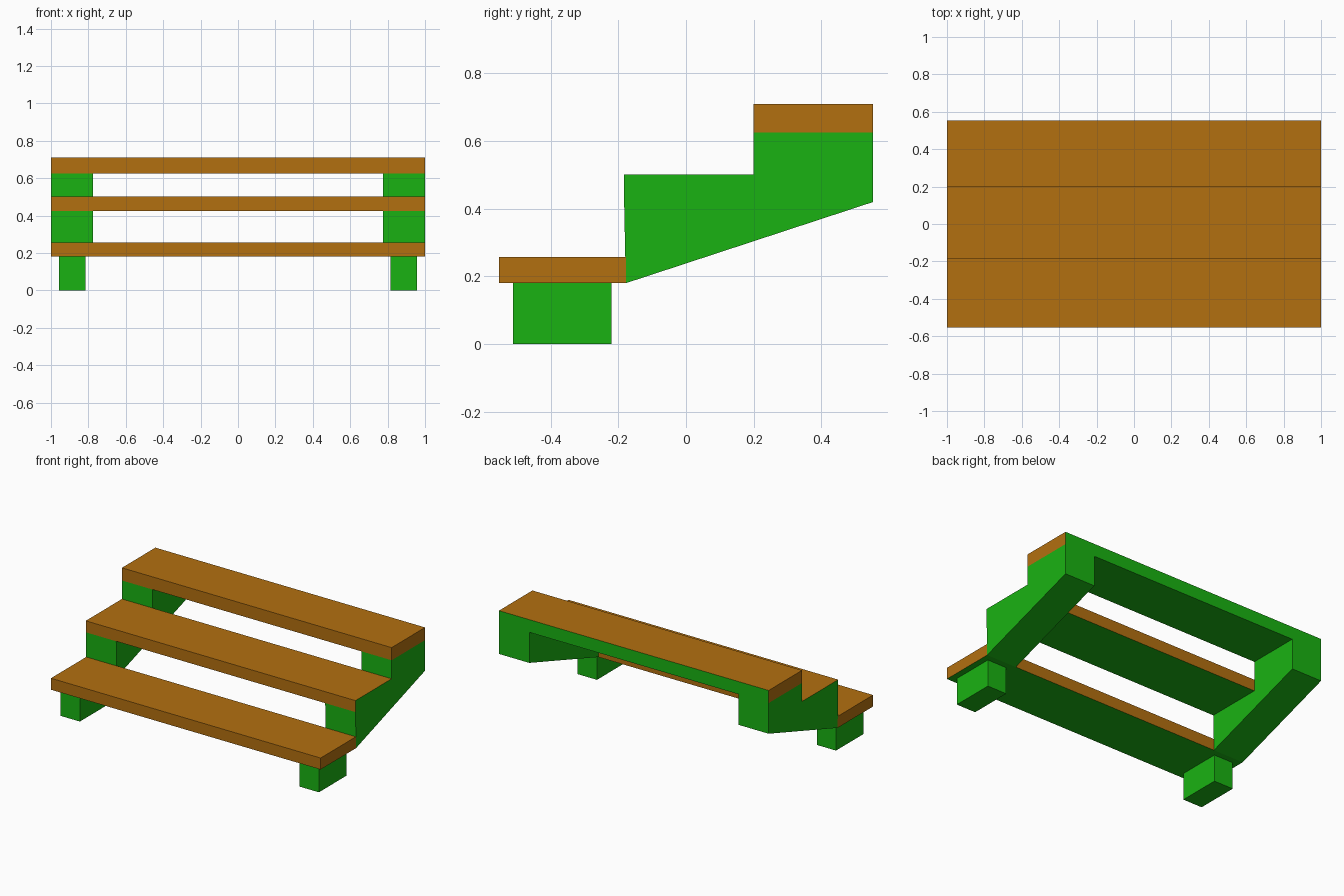
import bpy, bmesh

if "Cube" in bpy.data.objects:
    bpy.data.objects.remove(bpy.data.objects["Cube"])


def material(name, color):
    m = bpy.data.materials.new(name)
    m.diffuse_color = color
    m.use_nodes = True
    m.node_tree.nodes["Principled BSDF"].inputs["Base Color"].default_value = m.diffuse_color
    return m


WOOD = material("wood", (0.45, 0.16, 0.005, 1))
GREEN = material("green_paint", (0.01, 0.45, 0.006, 1))


def prism(name, profile, x0, x1, is_green):
    """Extrude a (y, z) profile along x; is_green(normal) picks painted faces."""
    bm = bmesh.new()
    face = bm.faces.new([bm.verts.new((x0, y, z)) for y, z in profile])
    ext = bmesh.ops.extrude_face_region(bm, geom=[face])["geom"]
    verts = [v for v in ext if isinstance(v, bmesh.types.BMVert)]
    bmesh.ops.translate(bm, verts=verts, vec=(x1 - x0, 0, 0))
    bmesh.ops.recalc_face_normals(bm, faces=bm.faces)
    bm.normal_update()
    for f in bm.faces:
        f.material_index = 1 if is_green(f.normal) else 0
    me = bpy.data.meshes.new(name)
    bm.to_mesh(me)
    bm.free()
    me.materials.append(WOOD)
    me.materials.append(GREEN)
    ob = bpy.data.objects.new(name, me)
    bpy.context.collection.objects.link(ob)
    return ob


def rect(y0, y1, z0, z1):
    return [(y0, z0), (y1, z0), (y1, z1), (y0, z1)]


# Treads: wooden boards with painted undersides
prism("lower_tread", rect(-0.553, -0.178, 0.18, 0.257), -1, 1,
      lambda n: n.z < -0.5)
prism("middle_tread", rect(-0.184, 0.199, 0.424, 0.501), -1, 1,
      lambda n: n.z < -0.5 or abs(n.x) > 0.5)
prism("upper_tread", rect(0.199, 0.553, 0.625, 0.71), -1, 1,
      lambda n: n.z < -0.5 or n.y > 0.5)

# Stepped side supports with sloping undersides, and front feet
support = [(-0.178, 0.18), (0.553, 0.42), (0.553, 0.625), (0.199, 0.625),
           (0.199, 0.424), (-0.183, 0.424)]
for side, s in (("left", -1), ("right", 1)):
    prism(side + "_support", support, s * 0.775, s * 1.0, lambda n: True)
    prism(side + "_foot", rect(-0.511, -0.221, 0, 0.18),
          s * 0.815, s * 0.958, lambda n: True)
